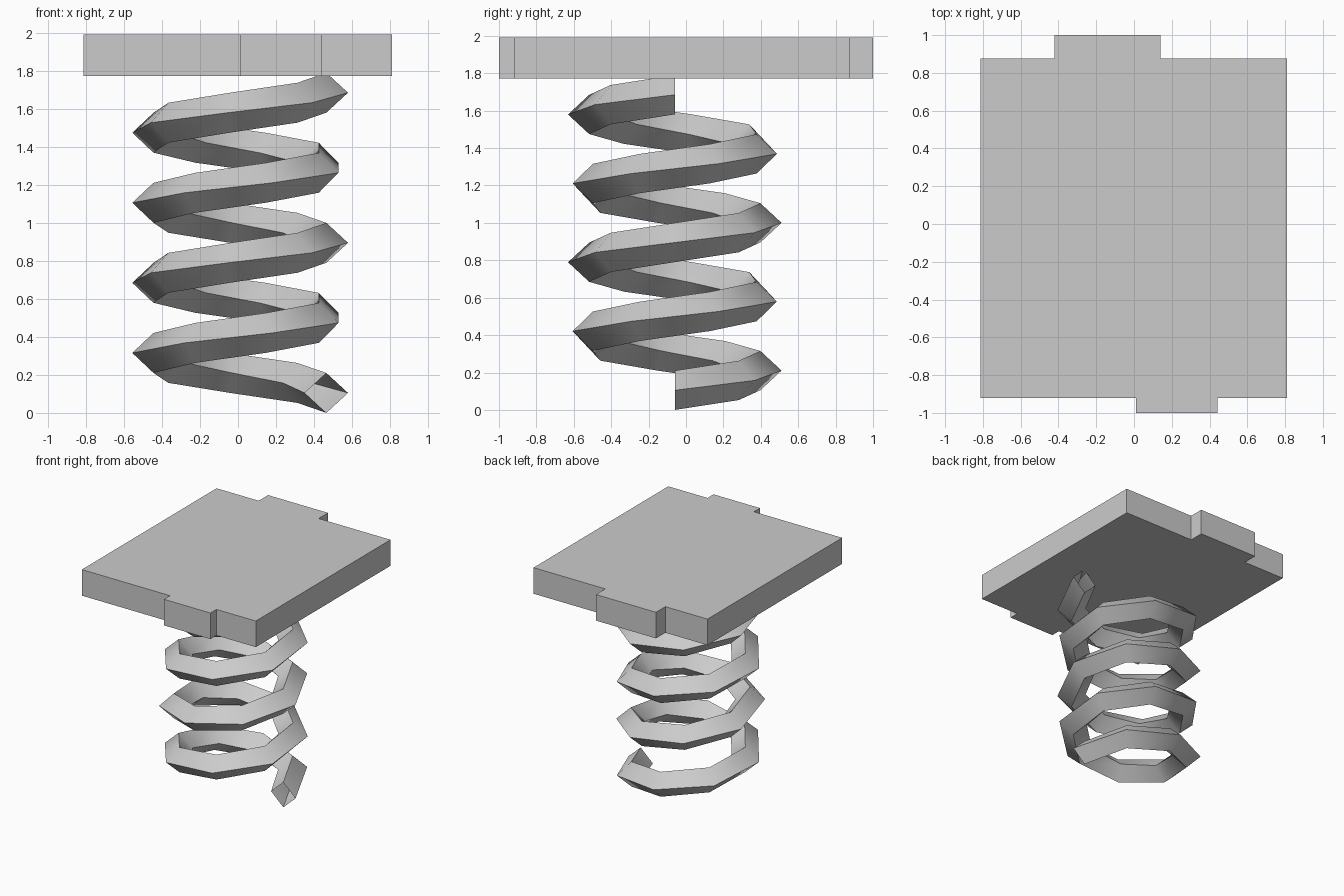
import bpy, bmesh
from math import sin, cos, radians

if "Cube" in bpy.data.objects:
    bpy.data.objects.remove(bpy.data.objects["Cube"])


def finish(name, bm):
    bmesh.ops.recalc_face_normals(bm, faces=bm.faces)
    mesh = bpy.data.meshes.new(name)
    bm.to_mesh(mesh)
    bm.free()
    ob = bpy.data.objects.new(name, mesh)
    bpy.context.collection.objects.link(ob)
    return ob


# Coil spring: open-ended diamond section swept four turns, 7.5 segments per turn
CX, CY, R, RISE, TURNS, SEGS = 0.005, -0.06, 0.46, 0.395, 4, 30
section = [(0.114, 0), (0, 0.105), (-0.114, 0), (0, -0.105)]
bm = bmesh.new()
rings = []
for i in range(SEGS + 1):
    a = radians(360 * TURNS * i / SEGS)
    z = 0.105 + RISE * TURNS * i / SEGS
    rings.append([bm.verts.new((CX + (R + dr) * cos(a), CY + (R + dr) * sin(a), z + dz))
                  for dr, dz in section])
for lo, hi in zip(rings, rings[1:]):
    for j in range(4):
        k = (j + 1) % 4
        bm.faces.new((lo[j], lo[k], hi[k], hi[j]))
spring = finish("coil_spring", bm)

# Smooth along the coil, crisp along its four corners
bpy.context.view_layer.objects.active = spring
spring.select_set(True)
bpy.ops.object.shade_smooth_by_angle(angle=radians(40))
spring.select_set(False)

# Top plate: outline with a tab at the front and at the back
outline = [(-0.813, -0.92), (0.01, -0.92), (0.01, -1), (0.443, -1), (0.443, -0.92), (0.81, -0.92),
           (0.81, 0.875), (0.14, 0.875), (0.14, 1), (-0.42, 1), (-0.42, 0.875), (-0.813, 0.875)]
bm = bmesh.new()
base = bm.faces.new([bm.verts.new((x, y, 1.772)) for x, y in outline])
top = bmesh.ops.extrude_face_region(bm, geom=[base], use_keep_orig=True)["geom"]
bmesh.ops.translate(bm, vec=(0, 0, 0.22), verts=[v for v in top if isinstance(v, bmesh.types.BMVert)])
finish("top_plate", bm)
